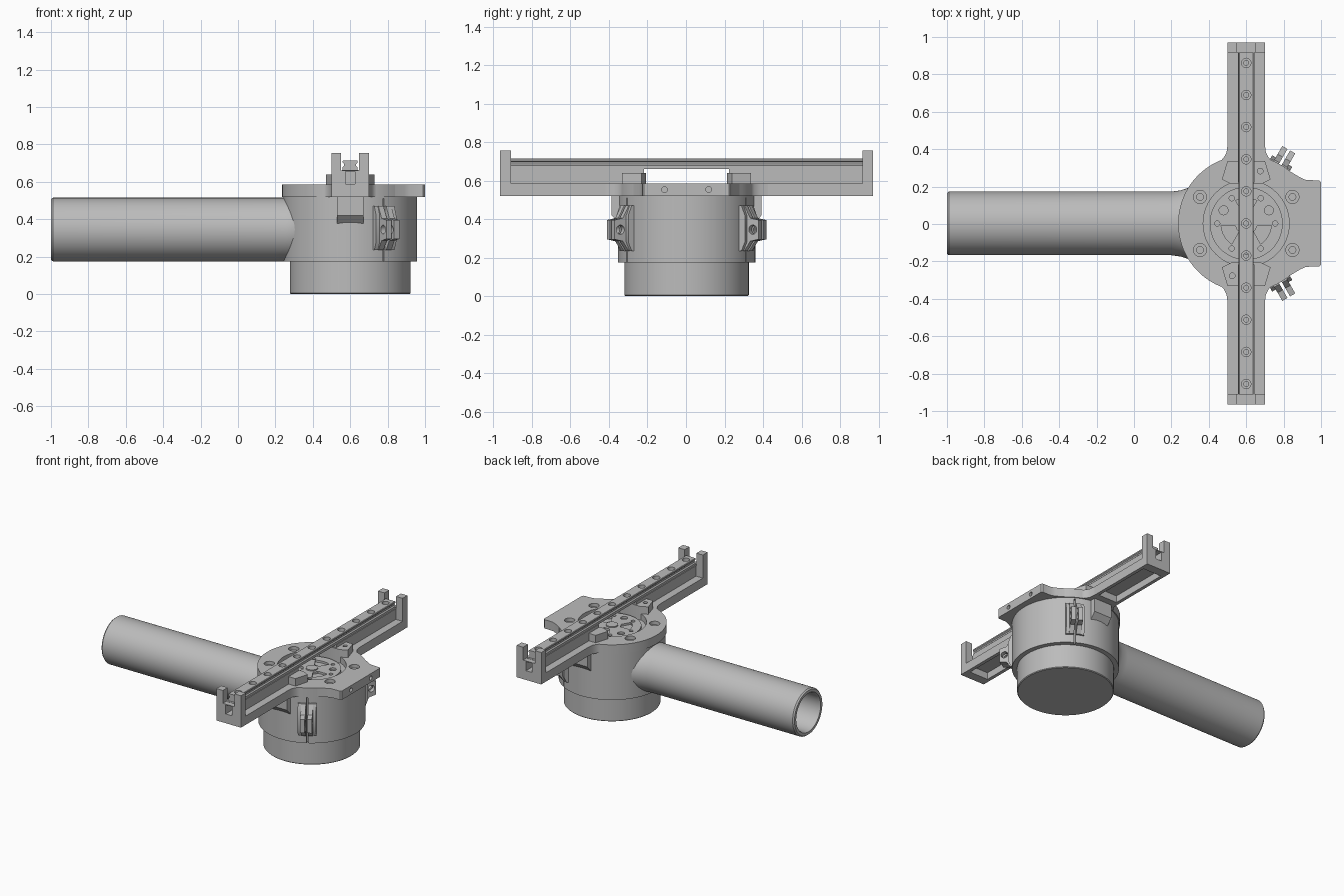
import bpy, bmesh
from math import pi, sin, cos, radians
from mathutils import Vector, Matrix

cube = bpy.data.objects.get("Cube")
if cube:
    bpy.data.objects.remove(cube, do_unlink=True)

GREY = (0.5, 0.5, 0.5, 1)
mat = bpy.data.materials.new("machined grey")
mat.use_nodes = True
mat.diffuse_color = GREY
mat.node_tree.nodes["Principled BSDF"].inputs["Base Color"].default_value = GREY

ORIGIN = Vector((0.6, 0.003, 0))   # vertical axis of the round housing
parts = []


def loft(name, rings, turn=None):
    """Skin a list of equal-length rings and cap both ends."""
    bm = bmesh.new()
    rows = [[bm.verts.new(p) for p in ring] for ring in rings]
    n = len(rows[0])
    for a, b in zip(rows, rows[1:]):
        for i in range(n):
            j = (i + 1) % n
            bm.faces.new((a[i], a[j], b[j], b[i]))
    bm.faces.new(rows[0])
    bm.faces.new(rows[-1])
    bmesh.ops.recalc_face_normals(bm, faces=bm.faces)
    if turn:
        bm.transform(turn)
    bm.transform(Matrix.Translation(ORIGIN))
    mesh = bpy.data.meshes.new(name)
    bm.to_mesh(mesh)
    bm.free()
    mesh.materials.append(mat)
    ob = bpy.data.objects.new(name, mesh)
    bpy.context.collection.objects.link(ob)
    parts.append(ob)
    return ob


def place(axis, u, v, w):
    """Map profile (u, v) and depth w to x, y, z with depth along the axis."""
    return {"x": (w, u, v), "y": (u, w, v), "z": (u, v, w)}[axis]


def prism(name, pts, lo, hi, axis="z", turn=None):
    return loft(name, [[place(axis, u, v, w) for u, v in pts] for w in (lo, hi)], turn)


def box(name, x, y, z):
    return prism(name, [(x[0], y[0]), (x[1], y[0]), (x[1], y[1]), (x[0], y[1])], *z)


def turned(name, profile, u=0, v=0, axis="z", n=32, turn=None):
    """Round part from (radius, depth) pairs."""
    ang = [2 * pi * i / n for i in range(n)]
    return loft(name, [[place(axis, u + r * cos(a), v + r * sin(a), w) for a in ang]
                       for r, w in profile], turn)


def boolean(target, tools, operation="DIFFERENCE"):
    for tool in tools:
        mod = target.modifiers.new("shape", "BOOLEAN")
        mod.object, mod.operation, mod.solver = tool, operation, "EXACT"
    bpy.context.view_layer.update()
    dg = bpy.context.evaluated_depsgraph_get()
    mesh = bpy.data.meshes.new_from_object(target.evaluated_get(dg))
    target.modifiers.clear()
    target.data = mesh
    for tool in tools:
        parts.remove(tool)
        bpy.data.objects.remove(tool, do_unlink=True)


def polar(r, deg):
    return r * cos(radians(deg)), r * sin(radians(deg))


# Round base and housing, with the two clamp slits
turned("lower_base", [(0.318, 0), (0.323, 0.005), (0.323, 0.18)], n=96)
housing = turned("housing", [(0.357, 0.175), (0.357, 0.525)], n=96)
slits = []
for s in (1, -1):
    turn = Matrix.Rotation(radians(60 * s), 4, "Z")
    slits.append(prism("slit", [(0.335, 0.1), (0.4, 0.1), (0.4, 0.51), (0.335, 0.51)],
                       -0.004, 0.004, "y", turn))
boolean(housing, slits)

# Clamp ears at both slits
EAR = [(0.33, 0.235), (0.37, 0.235), (0.405, 0.285), (0.455, 0.295),
       (0.455, 0.395), (0.405, 0.405), (0.37, 0.47), (0.33, 0.47)]
FOOT = [(0.33, 0.235), (0.365, 0.235), (0.385, 0.28), (0.385, 0.42), (0.365, 0.47), (0.33, 0.47)]
for s, side in ((1, "back"), (-1, "front")):
    turn = Matrix.Rotation(radians(60 * s), 4, "Z")
    for t, hand in ((1, "a"), (-1, "b")):
        ear = prism(f"{side}_clamp_ear_{hand}", EAR, 0.008 * t, 0.04 * t, "y", turn)
        boolean(ear, [turned("bolt_hole", [(0.024, -0.1), (0.024, 0.1)], 0.42, 0.345, "y", 24, turn)])
        prism(f"{side}_clamp_foot_{hand}", FOOT, 0.008 * t, 0.062 * t, "y", turn)

# Hollow side tube flaring into the housing
TUBE = [(-0.28, 0.21, 0.17), (-0.31, 0.19, 0.17), (-0.35, 0.177, 0.17), (-0.4, 0.17, 0.17),
        (-1.59, 0.17, 0.17), (-1.6, 0.162, 0.162), (-1.6, 0.142, 0.142),
        (-1.585, 0.135, 0.135), (-0.42, 0.135, 0.135)]
loft("side_tube", [[(x, ry * cos(2 * pi * i / 64), 0.345 + rz * sin(2 * pi * i / 64))
                    for i in range(64)] for x, ry, rz in TUBE])

# Top flange with square tab, arm gussets, recess and bolt holes
flange = turned("top_flange", [(0.364, 0.52), (0.364, 0.585)], n=96)
half = [(0.24, -0.275), (0.29, -0.245), (0.32, -0.232), (0.39, -0.23), (0.4, -0.22)]
joins = [prism("tab", [(0.0, -0.25)] + half + [(x, -y) for x, y in half[::-1]] + [(0.0, 0.25)],
               0.52, 0.585)]
for s in (1, -1):
    edge = [(0.15, 0.32), (0.12, 0.352), (0.105, 0.38), (0.099, 0.43)]
    joins.append(prism("gusset", [(x, s * y) for x, y in edge] +
                       [(-x, s * y) for x, y in edge[::-1]], 0.52, 0.585))
boolean(flange, joins, "UNION")
cuts = [turned("recess", [(0.23, 0.54), (0.23, 0.7)], n=64)]
for x in (-0.247, 0.247):
    for y in (-0.142, 0.142):
        cuts.append(turned("bolt", [(0.018, 0.53), (0.018, 0.56), (0.035, 0.56), (0.035, 0.6)], x, y))
for y in (-0.115, 0.115):
    cuts.append(turned("tab_hole", [(0.015, 0.33), (0.015, 0.5)], y, 0.553, "x", 20))
boolean(flange, cuts)

# Drive hub in the recess: three windows and two rings of holes
hub = turned("drive_hub", [(0.195, 0.53), (0.195, 0.56)], n=64)
cuts = []
for k in range(6):
    cuts.append(turned("small_hole", [(0.014, 0.545), (0.014, 0.6)], *polar(0.155, 60 * k), n=20))
for k in range(3):
    a = 120 * k
    cuts.append(turned("hole", [(0.024, 0.545), (0.024, 0.6)], *polar(0.14, a + 30), n=24))
    window = [polar(0.135, a + 90 + d) for d in range(-25, 26, 10)]
    window += [polar(0.06, a + 90 + d) for d in (18, 0, -18)]
    cuts.append(prism("window", window, 0.545, 0.6))
boolean(hub, cuts)
turned("hub_boss", [(0.04, 0.53), (0.04, 0.568)])

# Slide arms, mirrored front and back
for s, side in ((1, "back"), (-1, "front")):
    def span(a, b):
        return sorted((s * a, s * b))

    floor = box(f"{side}_arm_floor", (-0.1, 0.1), span(0.3, 0.967), (0.52, 0.585))
    boolean(floor, [box("pocket", (-0.075, 0.075), span(0.44, 0.9), (0.4, 0.57))])
    web = box(f"{side}_arm_web", (-0.045, 0.045), span(0.22, 0.93), (0.57, 0.662))
    slot_size = ((-0.025, 0.025), span(0.82, 1.1), (0.588, 0.655))
    boolean(web, [box("slot", *slot_size)])
    end = prism(f"{side}_arm_end", [(-0.1, 0.52), (0.1, 0.52), (0.1, 0.755), (0.048, 0.755),
                                    (0.048, 0.66), (-0.048, 0.66), (-0.048, 0.755), (-0.1, 0.755)],
                *span(0.913, 0.968), "y")
    boolean(end, [box("slot", *slot_size)])

    # Wedge lug that ties the arm to the flange
    lug = prism(f"{side}_rail_lug", [(-0.08, s * 0.21), (-0.13, s * 0.235), (-0.1, s * 0.335),
                                     (0.1, s * 0.335), (0.13, s * 0.235), (0.08, s * 0.21)],
                0.53, 0.64)
    boolean(lug, [turned("lug_hole", [(0.015, 0.6), (0.015, 0.7)], 0.075 * s, s * 0.28, n=20)])

    # Chamfered pad under the arm
    prism(f"{side}_arm_pad", [(s * 0.28, 0.53), (s * 0.39, 0.53), (s * 0.39, 0.42),
                              (s * 0.34, 0.365), (s * 0.28, 0.365)], -0.072, 0.072, "x")

# Grooved linear rail with counterbored holes
SIDE = [(0.04, 0.66), (0.04, 0.678), (0.032, 0.686), (0.032, 0.696), (0.04, 0.703), (0.04, 0.712),
        (0.037, 0.715)]
rail = prism("linear_rail", SIDE + [(-x, z) for x, z in SIDE[::-1]], -0.915, 0.915, "y")
boolean(rail, [turned("rail_hole", [(0.013, 0.6), (0.013, 0.69), (0.025, 0.69), (0.025, 0.73)],
                      0, 0.1717 * k, n=24) for k in range(-5, 6)])

# Smooth the round surfaces and keep edges crisp
bpy.ops.object.select_all(action="DESELECT")
for ob in parts:
    ob.select_set(True)
bpy.context.view_layer.objects.active = parts[0]
bpy.ops.object.shade_smooth_by_angle(angle=radians(30))
